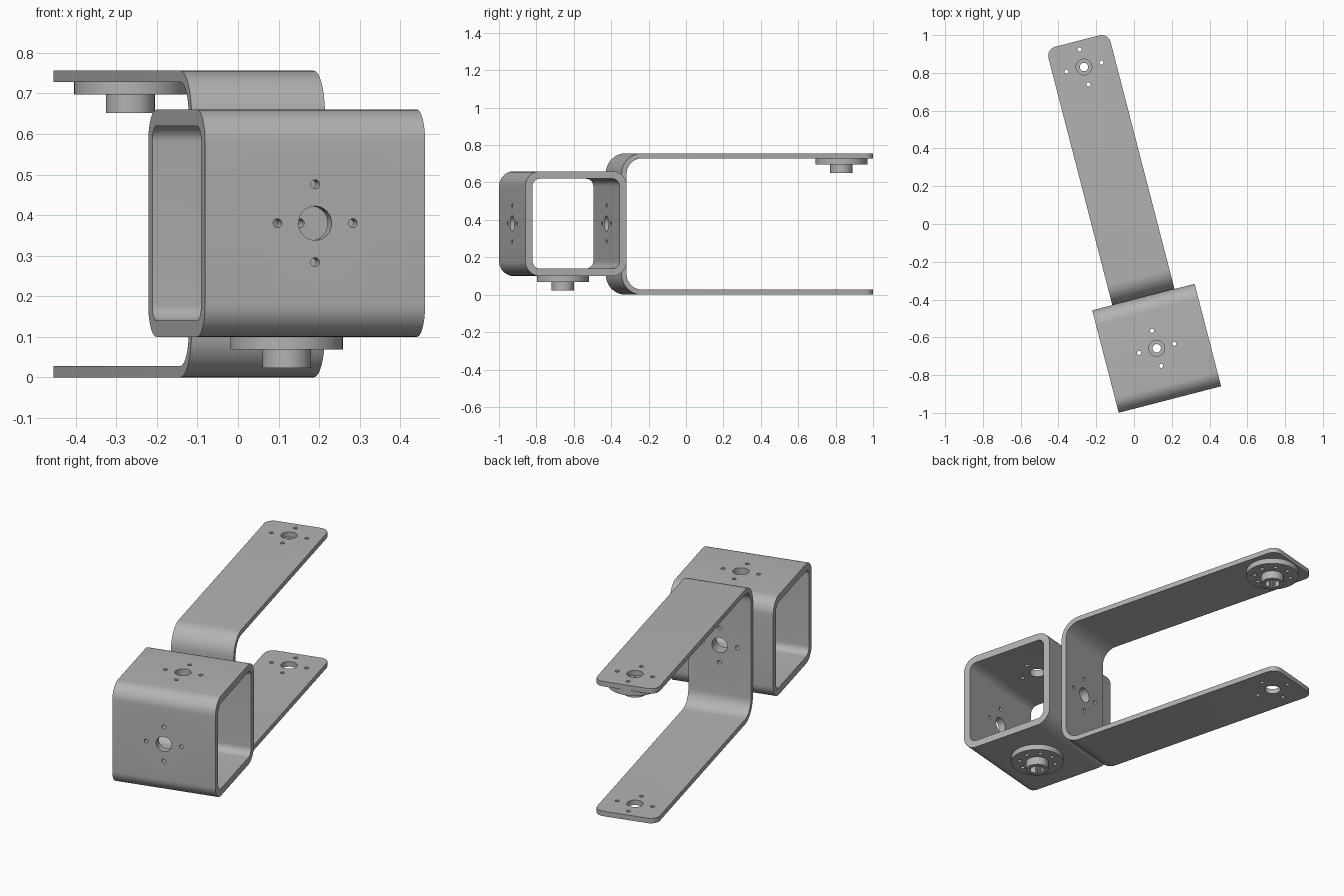
import bpy, bmesh
from math import sin, cos, pi, radians
from mathutils import Matrix, Vector

if "Cube" in bpy.data.objects:
    bpy.data.objects.remove(bpy.data.objects["Cube"])

# Whole assembly is turned about z, with the box centre as its local origin
PLACE = Matrix.Translation((0.12, -0.658, 0)) @ Matrix.Rotation(radians(14.5), 4, 'Z')
MID, REACH = 0.38, 1.538      # height of the box centre, distance to the arm holes

metal = bpy.data.materials.new("grey_metal")
metal.use_nodes = True
metal.diffuse_color = (0.45, 0.45, 0.45, 1)
metal.node_tree.nodes["Principled BSDF"].inputs["Base Color"].default_value = metal.diffuse_color


def finish(name, bm):
    bmesh.ops.recalc_face_normals(bm, faces=bm.faces)
    mesh = bpy.data.meshes.new(name)
    bm.to_mesh(mesh)
    bm.free()
    mesh.materials.append(metal)
    obj = bpy.data.objects.new(name, mesh)
    bpy.context.collection.objects.link(obj)
    obj.matrix_world = PLACE
    return obj


def arc(y, z, start, steps=10):
    """Quarter turn around (y, z): list of centre and outward direction."""
    return [(Vector((y, z)), Vector((cos(a), sin(a))))
            for a in (start + pi / 2 * i / steps for i in range(steps + 1))]


def bent_sheet(path, r_out, r_in, half, closed):
    """Bent plate: a path in y-z given thickness and extruded along x."""
    bm = bmesh.new()
    rows = []
    for c, d in path:
        o, i = c + d * r_out, c + d * r_in
        rows.append([bm.verts.new((x, p.x, p.y))
                     for x, p in ((-half, o), (half, o), (half, i), (-half, i))])
    n = len(rows)
    for k in range(n if closed else n - 1):
        a, b = rows[k], rows[(k + 1) % n]
        for j in range(4):
            bm.faces.new((a[j], a[(j + 1) % 4], b[(j + 1) % 4], b[j]))
    if not closed:
        bm.faces.new(rows[0])
        bm.faces.new(rows[-1])
    return bm


def add_holes(bm, centre, axis, big=0.042, count=4, depth=0.12):
    """A middle hole with a ring of screw holes around it."""
    turn = Matrix.Rotation(pi / 2, 4, 'X') if axis == 'Y' else Matrix()
    base = Matrix.Translation(centre) @ turn
    spots = [(0, 0, big)] if big else []
    spots += [(0.096 * cos(2 * pi * k / count), 0.096 * sin(2 * pi * k / count), 0.011)
              for k in range(count)]
    for x, y, r in spots:
        bmesh.ops.create_cone(bm, cap_ends=True, segments=32 if r > 0.02 else 16,
                              radius1=r, radius2=r, depth=depth,
                              matrix=base @ Matrix.Translation((x, y, 0)))


def cut_and_smooth(obj, cutter_bm):
    cutter = finish("hole_cutter", cutter_bm)
    cutter.hide_render = True
    mod = obj.modifiers.new("holes", 'BOOLEAN')
    mod.operation, mod.object, mod.solver = 'DIFFERENCE', cutter, 'EXACT'
    bpy.ops.object.select_all(action='DESELECT')
    obj.select_set(True)
    bpy.context.view_layer.objects.active = obj
    bpy.ops.object.modifier_apply(modifier=mod.name)
    bpy.data.objects.remove(cutter)
    bpy.ops.object.shade_smooth_by_angle(angle=radians(30))


# Square tube, open at both sides, drilled through all four walls
path = (arc(0.2, MID + 0.2, 0) + arc(-0.2, MID + 0.2, pi / 2)
        + arc(-0.2, MID - 0.2, pi) + arc(0.2, MID - 0.2, 1.5 * pi))
tube = finish("box_frame", bent_sheet(path, 0.08, 0.04, 0.28, True))
holes = bmesh.new()
for s in (-1, 1):
    add_holes(holes, (0, 0, MID + s * 0.26), 'Z')
    add_holes(holes, (0, s * 0.26, MID), 'Y')
cut_and_smooth(tube, holes)

# U bracket behind the tube, with rounded arm tips
END, TOP, R = 1.68, 0.756, 0.11
up, down = Vector((0, 1)), Vector((0, -1))
path = ([(Vector((END, TOP - R)), up)] + arc(0.28 + R, TOP - R, pi / 2)
        + arc(0.28 + R, R, pi) + [(Vector((END, R)), down)])
bm = bent_sheet(path, R, R - 0.028, 0.17, False)
tips = [e for e in bm.edges if all(v.co.y > END - 0.001 for v in e.verts)
        and abs(e.verts[0].co.x - e.verts[1].co.x) < 0.001]
bmesh.ops.bevel(bm, geom=tips, offset=0.05, segments=8, profile=0.5, affect='EDGES')
bracket = finish("u_bracket", bm)
holes = bmesh.new()
for z in (0.014, TOP - 0.014):
    add_holes(holes, (0, REACH, z), 'Z')
add_holes(holes, (0, 0.294, MID), 'Y')
cut_and_smooth(bracket, holes)


# Round mounting horns: thin disc and a hub with a toothed bore
def horn(name, y, top):
    profile = [(0.022, 0), (0.139, 0), (0.139, -0.031), (0.06, -0.031),
               (0.06, -0.077), (0.04, -0.077), (0.04, -0.02), (0.022, -0.02)]
    bm, n, rings = bmesh.new(), 48, []
    for k in range(n):
        a = 2 * pi * k / n
        ring = []
        for r, z in profile:
            r = r - 0.005 * (k % 2) if r == 0.04 else r
            ring.append(bm.verts.new((r * cos(a), y + r * sin(a), top + z)))
        rings.append(ring)
    m = len(profile)
    for k in range(n):
        a, b = rings[k], rings[(k + 1) % n]
        for j in range(m):
            bm.faces.new((a[j], a[(j + 1) % m], b[(j + 1) % m], b[j]))
    disc = finish(name, bm)
    holes = bmesh.new()
    add_holes(holes, (0, y, top), 'Z', big=0, count=8)
    cut_and_smooth(disc, holes)


horn("lower_horn", 0, MID - 0.28)
horn("arm_horn", REACH, TOP - 0.028)
